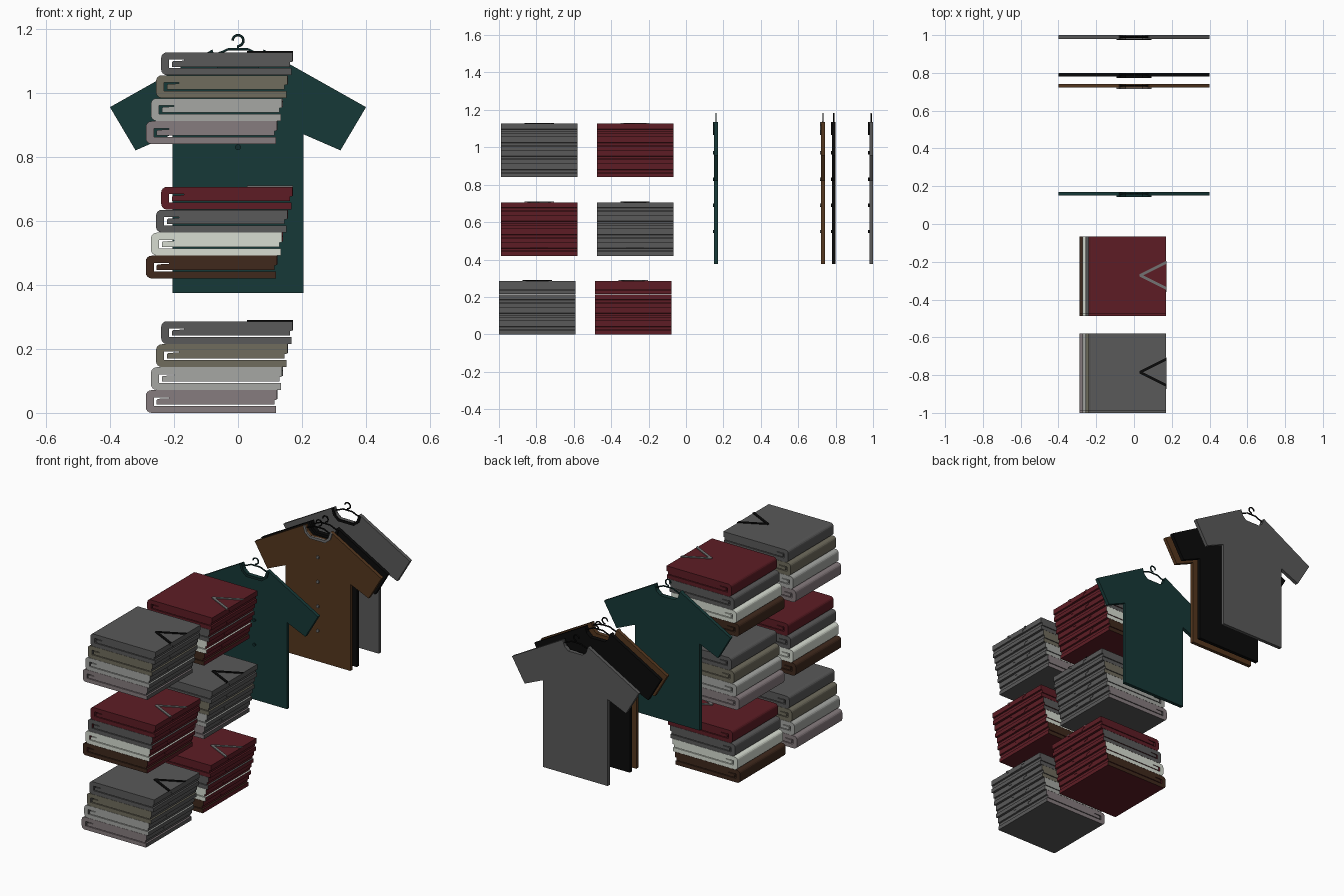
import bpy, bmesh, math
from mathutils import Vector

if "Cube" in bpy.data.objects:
    bpy.data.objects.remove(bpy.data.objects["Cube"])

COL = dict(grey=(.10, .10, .10), olive=(.16, .15, .11), silver=(.38, .39, .37),
           mauve=(.24, .20, .21), red=(.11, .012, .018), white=(.68, .72, .64),
           brown=(.05, .022, .012), black=(.003, .003, .003), teal=(.008, .04, .038),
           tan=(.09, .038, .013), deep_teal=(.005, .025, .025), trim=(.17, .17, .17))
MATS = {}
for key, rgb in COL.items():
    MATS[key] = bpy.data.materials.new(key)
    MATS[key].diffuse_color = (*rgb, 1)


def prism(name, pts, vec, colour, end_colour=None):
    """Extrude a closed 3D outline along vec."""
    bm = bmesh.new()
    face = bm.faces.new([bm.verts.new(p) for p in pts])
    ext = bmesh.ops.extrude_face_region(bm, geom=[face])
    bmesh.ops.translate(bm, vec=vec, verts=[g for g in ext['geom'] if isinstance(g, bmesh.types.BMVert)])
    bmesh.ops.recalc_face_normals(bm, faces=bm.faces)
    me = bpy.data.meshes.new(name)
    if end_colour:
        bm.normal_update()
        for f in bm.faces:
            f.material_index = int(f.normal.x > .5 or f.normal.z < -.8)
    bm.to_mesh(me)
    bm.free()
    me.materials.append(MATS[colour])
    if end_colour:
        me.materials.append(MATS[end_colour])
    ob = bpy.data.objects.new(name, me)
    bpy.context.collection.objects.link(ob)
    return ob


def mirrored(half):
    """Complete a right-hand outline with its mirror image."""
    return half + [(-x, z) for x, z in reversed(half)]


def arc(cx, cz, r, a0, a1, n):
    return [(cx + r * math.cos(math.radians(a0 + (a1 - a0) * i / n)),
             cz + r * math.sin(math.radians(a0 + (a1 - a0) * i / n))) for i in range(n + 1)]


# Folded garment section: rounded fold at the left, inner layer behind a thin slit
L, W, H = .41, .41, .071
SECTION = ([(L, H)] + arc(.018, H - .018, .018, 90, 180, 4) + arc(.018, .018, .018, 180, 270, 4)
           + [(L - .003, 0), (L - .003, .022), (.025, .022), (.025, .048),
              (.072, .048), (.072, .045), (.038, .044), (.034, .040), (.034, .026),
              (L - .008, .026), (L - .008, .040), (L, .042)])


def stack(yc, z0, colours, trim):
    for i, colour in enumerate(colours):
        x0, z = -.288 + .016 * i, z0 + .0717 * i
        prism("folded_shirt", [(x0 + x, yc - W / 2, z + dz) for x, dz in SECTION],
              (0, W, 0), colour, colours[-1])
        # collar band on the open end
        band = mirrored([(.048, H - .028), (.052, H - .012), (.072, H - .010), (.072, H)])
        prism("folded_collar", [(x0 + L - .01, yc + y, z + dz) for y, dz in band],
              (.012, 0, 0), colours[-1])
    # V neckline on the top garment
    v = [(.172, .078), (.028, .006), (.028, -.006), (.172, -.078),
         (.172, -.062), (.048, 0), (.172, .062)]
    prism("v_neck_trim", [(x, yc + y, z + H - .002) for x, y in v], (0, 0, .006), trim)


GREY = ("mauve", "silver", "olive", "grey")
RED = ("brown", "white", "grey", "red")
for row in range(3):
    dy = -.01 if row == 0 else 0
    for yc, swap in ((-.785, 0), (-.272, 1)):
        if (row + swap) % 2 == 0:
            stack(yc + dy, .42 * row, GREY, "black")
        else:
            stack(yc + dy, .42 * row, RED, "trim")

# Hanging shirts
BODY = mirrored([(.205, .375), (.205, .87), (.32, .82), (.40, .955), (.08, 1.135),
                 (.068, 1.10), (.045, 1.08)])
COLLAR = ([(.08, 1.135), (.068, 1.10), (.045, 1.08), (-.045, 1.08), (-.068, 1.10), (-.08, 1.135),
           (-.092, 1.128), (-.081, 1.092), (-.05, 1.066), (.05, 1.066), (.081, 1.092), (.092, 1.128)])


def hanger(y):
    cu = bpy.data.curves.new("hanger", 'CURVE')
    cu.dimensions = '3D'
    cu.bevel_depth = .004
    cu.bevel_resolution = 1
    cu.use_fill_caps = True
    bar = mirrored([(.34, .97), (.08, 1.116), (.05, 1.127), (.03, 1.136)])
    hook = [(0, 1.134), (0, 1.145)] + arc(0, 1.163, .017, -70, 180, 10)
    for path in (bar, hook):
        sp = cu.splines.new('POLY')
        sp.points.add(len(path) - 1)
        for p, (x, z) in zip(sp.points, path):
            p.co = (x, y, z, 1)
    cu.materials.append(MATS["deep_teal"] if y < .5 else MATS["black"])
    bpy.context.collection.objects.link(bpy.data.objects.new("hanger", cu))


def hanging_shirt(yb, colour, trim):
    yf = yb - .02
    prism("hanging_shirt", [(x, yf, z) for x, z in BODY], (0, .02, 0), colour)
    prism("neck_trim", [(x, yf - .006, z) for x, z in COLLAR], (0, .012, 0), trim)
    for z in (.97, .83, .69, .55):
        prism("button", [(x, yf - .006, zz) for x, zz in arc(0, z, .009, 0, 330, 11)],
              (0, .008, 0), trim)
    hanger(yb - .01)


# BODY's half outline runs hem to neck, so the mirrored half closes across the neck and hem
for yb, colour, trim in ((.17, "teal", "deep_teal"), (.742, "tan", "trim"),
                         (.80, "black", "black"), (1.0, "grey", "black")):
    hanging_shirt(yb, colour, trim)

for m in bpy.data.materials:
    if m.users and not m.is_grease_pencil:
        m.use_nodes = True
        m.node_tree.nodes["Principled BSDF"].inputs["Base Color"].default_value = m.diffuse_color
